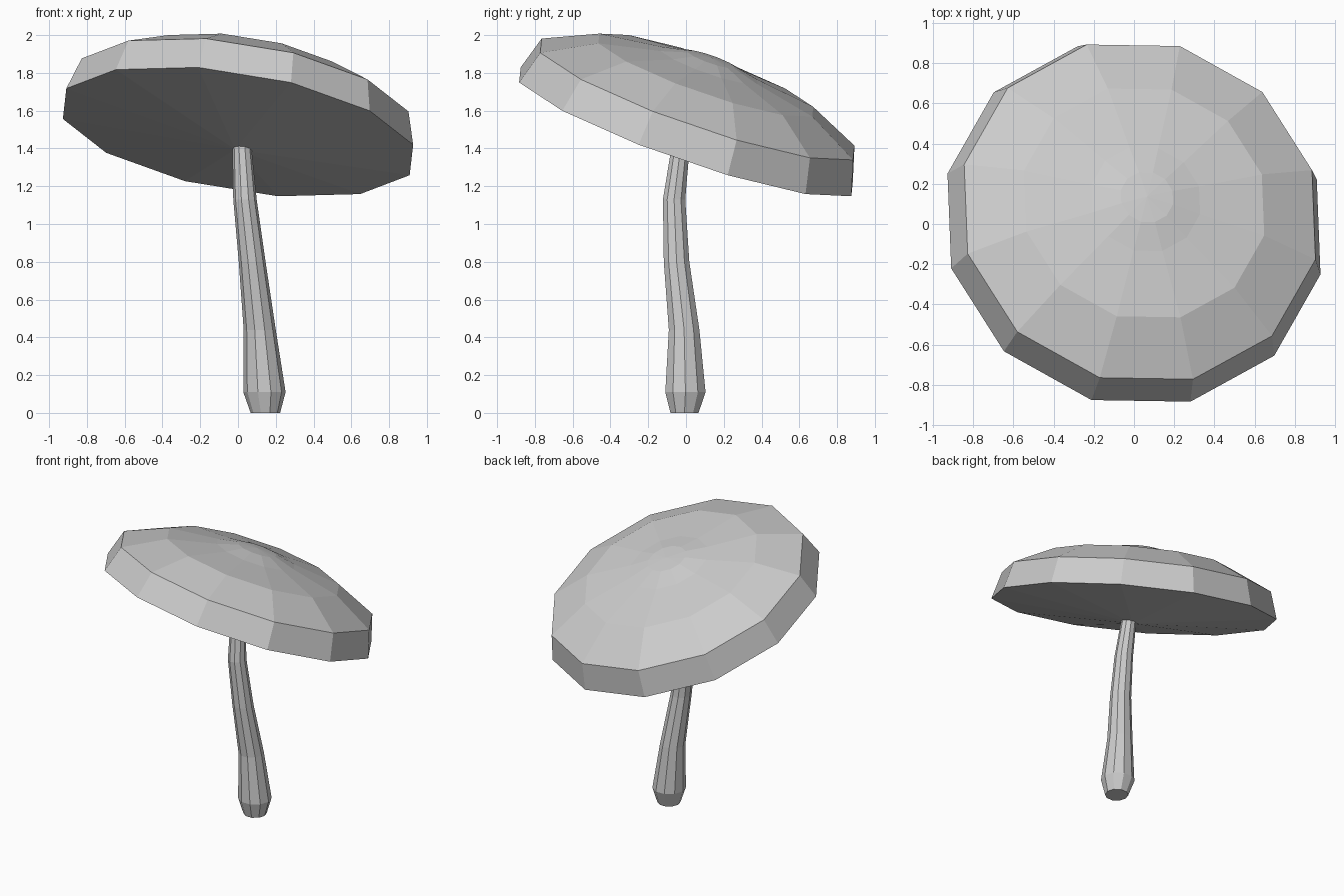
import bpy, bmesh
from math import cos, sin, pi
from mathutils import Vector

if "Cube" in bpy.data.objects:
    bpy.data.objects.remove(bpy.data.objects["Cube"])


def loft(name, rings, sides, tip_low=None, tip_high=None):
    """Skin a stack of rings: (centre, axis_a, axis_b, radius). Ends are tips or flat caps."""
    bm = bmesh.new()
    loops = []
    for c, a, b, r in rings:
        loops.append([bm.verts.new(c + r * (a * cos(2 * pi * i / sides) + b * sin(2 * pi * i / sides)))
                      for i in range(sides)])
    for low, high in zip(loops, loops[1:]):
        for i in range(sides):
            j = (i + 1) % sides
            bm.faces.new((low[i], low[j], high[j], high[i]))
    for loop, tip in ((loops[0], tip_low), (loops[-1], tip_high)):
        if tip is None:
            bm.faces.new(loop)
        else:
            t = bm.verts.new(tip)
            for i in range(sides):
                bm.faces.new((loop[i], loop[(i + 1) % sides], t))
    bmesh.ops.recalc_face_normals(bm, faces=bm.faces[:])
    mesh = bpy.data.meshes.new(name)
    bm.to_mesh(mesh)
    bm.free()
    obj = bpy.data.objects.new(name, mesh)
    bpy.context.collection.objects.link(obj)
    return obj


# Tilted cap: profile of (radius, height along the tilted axis)
axis = Vector((0.168, 0.349, 1)).normalized()
side_a = Vector((0.925, -0.25, -0.068))
side_a = (side_a - axis * side_a.dot(axis)).normalized()
side_b = axis.cross(side_a)
base = Vector((0, 0, 1.488))
profile = [(0.963, 0), (0.907, 0.185), (0.62, 0.322), (0.28, 0.377), (0.135, 0.411)]
loft("mushroom_cap", [(base + axis * h, side_a, side_b, r) for r, h in profile], 12,
     tip_low=base - axis * 0.1, tip_high=base + axis * 0.42)

# Bent stem: (x, y, z, radius)
path = [(0.145, -0.008, 0, 0.078), (0.14, -0.003, 0.11, 0.112), (0.115, -0.01, 0.44, 0.085),
        (0.075, -0.05, 0.8, 0.071), (0.037, -0.063, 1.13, 0.062), (0.02, -0.027, 1.42, 0.05)]
X, Y = Vector((1, 0, 0)), Vector((0, 1, 0))
loft("stem", [(Vector((x, y, z)), X, Y, r) for x, y, z, r in path], 10)
